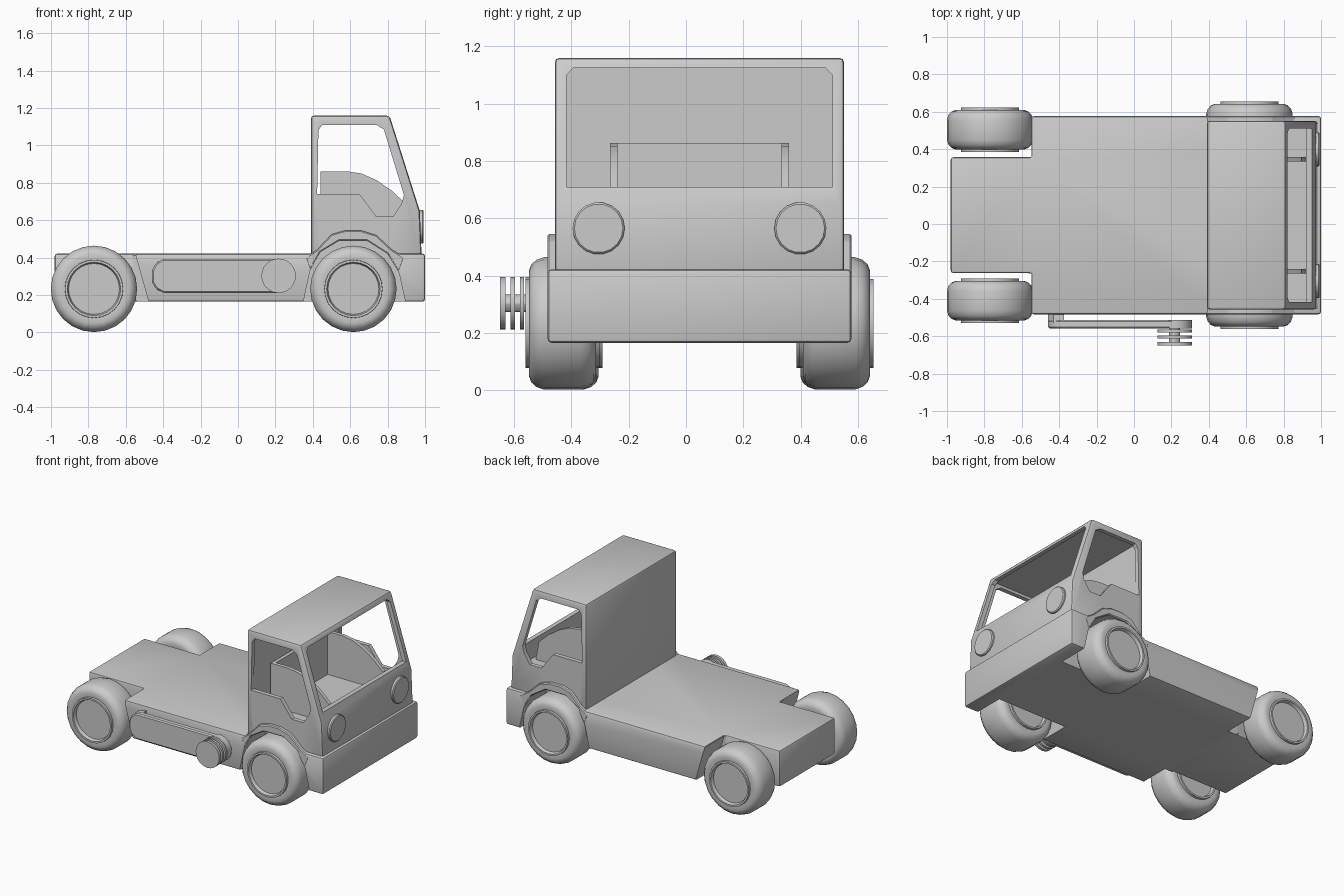
import bpy, bmesh, math
from mathutils import Matrix

if "Cube" in bpy.data.objects:
    bpy.data.objects.remove(bpy.data.objects["Cube"])

C = 0.047  # body centre line in y


def add(name, bm):
    bmesh.ops.recalc_face_normals(bm, faces=bm.faces)
    me = bpy.data.meshes.new(name)
    bm.to_mesh(me)
    bm.free()
    ob = bpy.data.objects.new(name, me)
    bpy.context.collection.objects.link(ob)
    return ob


def prism(name, pts, axis, a, b, bevel=0, segs=2):
    """Extrude a 2D outline along an axis from a to b."""
    place = {'y': lambda p, t: (p[0], t, p[1]),
             'z': lambda p, t: (p[0], p[1], t),
             'x': lambda p, t: (t, p[0], p[1])}[axis]
    bm = bmesh.new()
    lo = [bm.verts.new(place(p, a)) for p in pts]
    hi = [bm.verts.new(place(p, b)) for p in pts]
    bm.faces.new(lo)
    bm.faces.new(hi)
    for i in range(len(pts)):
        j = (i + 1) % len(pts)
        bm.faces.new((lo[i], lo[j], hi[j], hi[i]))
    ob = add(name, bm)
    if bevel:
        m = ob.modifiers.new("bevel", 'BEVEL')
        m.width, m.segments, m.limit_method = bevel, segs, 'ANGLE'
        m.angle_limit = math.radians(25)
        apply(ob, m)
    return ob


def apply(ob, m):
    bpy.context.view_layer.objects.active = ob
    bpy.ops.object.modifier_apply(modifier=m.name)


def cut(ob, cutters):
    for c in cutters:
        m = ob.modifiers.new("cut", 'BOOLEAN')
        m.operation, m.solver, m.object = 'DIFFERENCE', 'EXACT', c
        apply(ob, m)


def rect(x0, x1, y0, y1):
    return [(x0, y0), (x1, y0), (x1, y1), (x0, y1)]


def lathe(name, prof, loc, n):
    """Spin a (radius, y) profile round a y axis through loc."""
    bm = bmesh.new()
    vs = [bm.verts.new((r, y, 0)) for r, y in prof]
    es = [bm.edges.new(p) for p in zip(vs, vs[1:])]
    bmesh.ops.spin(bm, geom=vs + es, axis=(0, 1, 0), cent=(0, 0, 0),
                   angle=2 * math.pi, steps=n)
    bmesh.ops.remove_doubles(bm, verts=bm.verts, dist=1e-4)
    bmesh.ops.translate(bm, verts=bm.verts, vec=loc)
    return add(name, bm)


# Wheel arch outlines
inner = [(0.35, 0.165), (0.385, 0.33), (0.44, 0.43), (0.54, 0.49), (0.69, 0.49),
         (0.80, 0.42), (0.86, 0.32), (0.895, 0.165)]
outer = [(0.36, 0.40), (0.42, 0.44), (0.50, 0.525), (0.57, 0.545), (0.66, 0.545),
         (0.74, 0.52), (0.82, 0.445), (0.89, 0.40)]
well_outline = [(0.345, 0.1)] + inner + [(0.90, 0.1)]
wells = []
for s in (-1, 1):
    wells.append(prism("well_cutter", well_outline, 'y', C + s * 0.31, C + s * 0.7))
    wells.append(prism("rear_cutter", [(-0.65, 0.1), (-0.46, 0.1), (-0.551, 0.425), (-0.65, 0.425)],
                       'y', C + s * 0.312, C + s * 0.7))

# Chassis: T-shaped deck with wheel wells
deck = [(-0.98, C - 0.31), (-0.55, C - 0.31), (-0.55, C - 0.53), (1.0, C - 0.53),
        (1.0, C + 0.53), (-0.55, C + 0.53), (-0.55, C + 0.31), (-0.98, C + 0.31)]
chassis = prism("chassis", deck, 'z', 0.165, 0.422, 0.014)
cut(chassis, wells)

# Cab shell with open windscreen and side windows
cab = prism("cab", [(0.39, 0.40), (0.39, 1.16), (0.81, 1.16), (0.972, 0.65), (0.982, 0.40)],
            'y', C - 0.505, C + 0.505, 0.016)
cavity = prism("cavity_cutter", [(0.42, 0.56), (0.42, 1.13), (0.79, 1.13), (0.94, 0.65), (0.945, 0.56)],
               'y', C - 0.475, C + 0.475)
side_window = prism("window_cutter",
                    [(0.423, 0.74), (0.43, 1.08), (0.45, 1.11), (0.74, 1.11), (0.78, 1.085),
                     (0.887, 0.735), (0.875, 0.69), (0.83, 0.62), (0.74, 0.62), (0.65, 0.74)],
                    'y', C - 0.7, C + 0.7)
screen = prism("screen_cutter",
               [(C - 0.464, 0.71), (C - 0.464, 1.10), (C - 0.44, 1.125),
                (C + 0.44, 1.125), (C + 0.464, 1.10), (C + 0.464, 0.71)], 'x', 0.7, 1.2)
cut(cab, [cavity, side_window, screen, wells[0], wells[2]])

# Fenders over the front wheels
for s, side in ((-1, "right"), (1, "left")):
    prism("fender_" + side, outer + inner[::-1][1:-1], 'y', C + s * 0.45, C + s * 0.531, 0.006, 1)

# Seat tub: two curved side panels and a back
panel = [(0.44, 0.55), (0.44, 0.862), (0.58, 0.862), (0.66, 0.85), (0.74, 0.815),
         (0.82, 0.76), (0.895, 0.69), (0.92, 0.55)]
for s, side in ((-1, "right"), (1, "left")):
    prism("seat_side_" + side, panel, 'y', C + s * 0.287, C + s * 0.312)
prism("seat_back", rect(0.44, 0.465, C - 0.29, C + 0.29), 'z', 0.55, 0.862)

# Headlights
for s, side in ((-1, "right"), (1, "left")):
    ring = [(C + s * 0.352 + 0.091 * math.cos(a), 0.565 + 0.091 * math.sin(a))
            for a in (i * math.tau / 18 for i in range(18))]
    prism("headlight_" + side, ring, 'x', 0.95, 0.993, 0.006, 1)

# Wheels: rounded tyre with a raised rim and sunken hub
for label, x, off, w in (("front", 0.617, 0.478, 0.117), ("rear", -0.77, 0.457, 0.105)):
    half = [(0, w - 0.01), (0.136, w - 0.01), (0.143, w + 0.013), (0.155, w + 0.013),
            (0.156, w - 0.003), (0.185, w), (0.206, w - 0.008), (0.222, w - 0.026), (0.231, w - 0.052)]
    prof = half + [(r, -y) for r, y in reversed(half)]
    for s, side in ((-1, "right"), (1, "left")):
        lathe(f"{label}_wheel_{side}", prof, (x, C + s * off, 0.233), 24)

# Side pipe with its bracket and stacked end discs
prism("side_pipe", [(-0.46, 0.27), (-0.46, 0.33), (-0.44, 0.37), (-0.40, 0.393), (0.22, 0.393),
                    (0.22, 0.212), (-0.40, 0.212), (-0.44, 0.235)], 'y', -0.558, -0.512, 0.008, 1)
prism("pipe_bracket", [(-0.46, 0.27), (-0.46, 0.33), (-0.43, 0.38), (-0.375, 0.393),
                       (-0.375, 0.212), (-0.43, 0.225)], 'y', -0.53, -0.47)
for i, (y0, y1) in enumerate(((-0.56, -0.512), (-0.58, -0.565), (-0.612, -0.597), (-0.65, -0.63))):
    lathe(f"pipe_disc_{i + 1}", [(0, y0), (0.092, y0), (0.092, y1), (0, y1)], (0.217, 0, 0.303), 24)
lathe("pipe_spindle", [(0, -0.645), (0.03, -0.645), (0.03, -0.515), (0, -0.515)], (0.217, 0, 0.303), 12)

# Remove cutters, shade the rest
for ob in list(bpy.data.objects):
    if "cutter" in ob.name:
        bpy.data.objects.remove(ob)
for ob in bpy.data.objects:
    ob.select_set(True)
bpy.ops.object.shade_smooth_by_angle(angle=math.radians(30))
